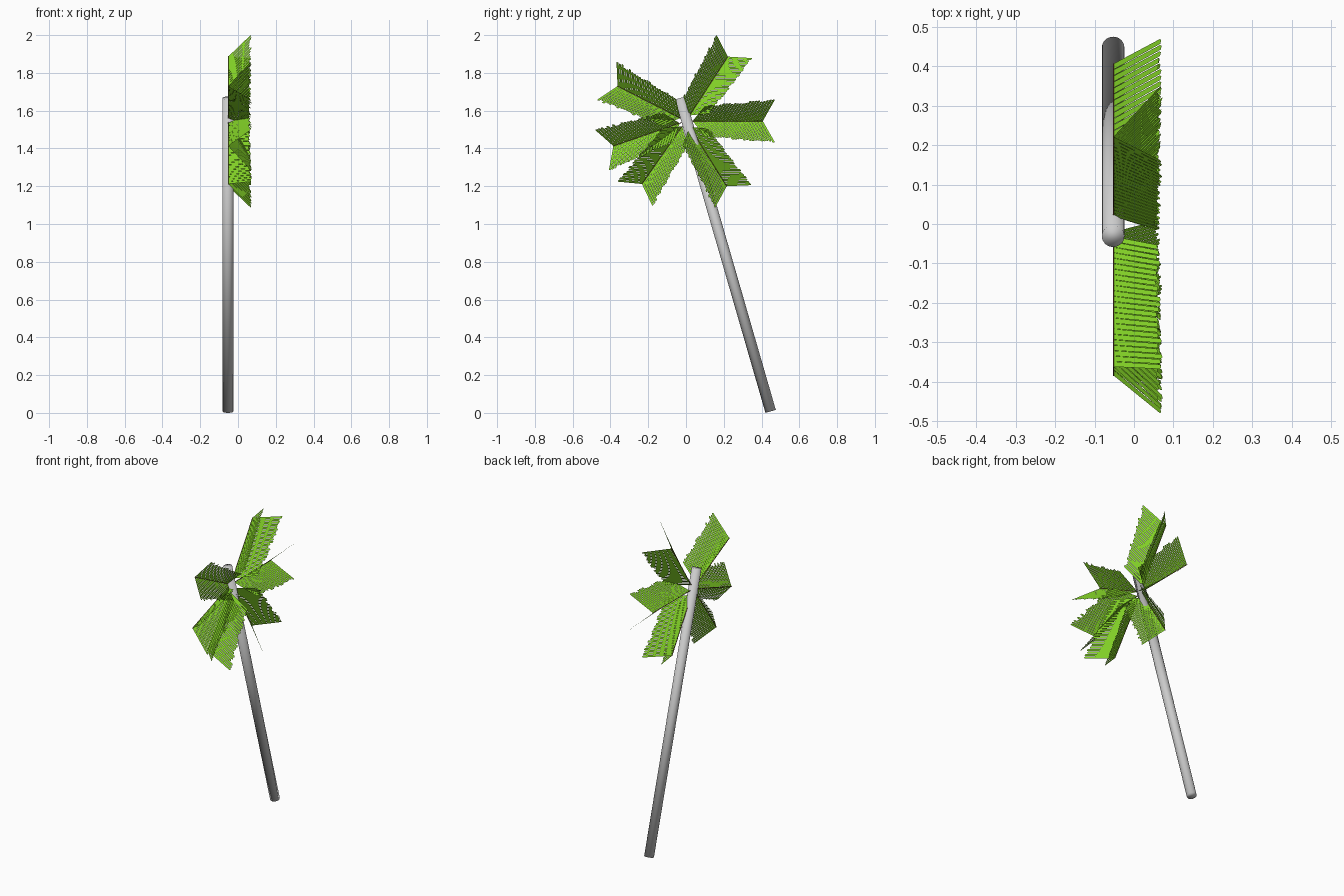
import bpy, bmesh, math, random
from mathutils import Vector

if "Cube" in bpy.data.objects:
    bpy.data.objects.remove(bpy.data.objects["Cube"])

random.seed(4)

def mat(name, col):
    m = bpy.data.materials.new(name)
    m.diffuse_color = (*col, 1)
    m.use_nodes = True
    m.node_tree.nodes["Principled BSDF"].inputs["Base Color"].default_value = m.diffuse_color
    return m

GREY = mat("trunk grey", (0.60, 0.60, 0.60))
GREEN = mat("leaf green", (0.25, 0.71, 0.022))
BROWN = mat("stem brown", (0.16, 0.06, 0.03))

def rod(name, a, b, r, sides, m):
    a, b = Vector(a), Vector(b)
    bpy.ops.mesh.primitive_cylinder_add(vertices=sides, radius=r, depth=(b - a).length,
                                        location=(a + b) / 2)
    o = bpy.context.object
    o.name = name
    o.rotation_mode = 'QUATERNION'
    o.rotation_quaternion = (b - a).to_track_quat('Z', 'Y')
    o.data.materials.append(m)
    bpy.ops.object.shade_smooth()
    return o

# leaning trunk, smooth over its ends
rod("trunk", (-0.053, 0.448, 0.008), (-0.053, -0.031, 1.667), 0.0285, 32, GREY)

HUB = Vector((-0.052, 0, 1.545))
R0, R1, COUNT = 0.035, 0.407, 24
PITCH = (R1 - R0) / COUNT

def frond(i, deg):
    a = math.radians(deg)
    d = Vector((0, math.cos(a), math.sin(a)))      # along the stem
    n = Vector((0, -math.sin(a), math.cos(a)))     # across the stem
    rod(f"frond_stem_{i}", HUB + d * 0.02, HUB + d * 0.408, 0.002, 6, BROWN)
    bm = bmesh.new()
    for side in (1, -1):
        for k in range(COUNT):
            t = k / (COUNT - 1)
            root = HUB + d * (R0 + (k + 0.5) * PITCH)
            # leaflets sweep outward and fold forward into a V
            v = d * 0.064 + n * side * (0.082 + 0.031 * t) + Vector((0.112 + 0.008 * t, 0, 0))
            v *= random.uniform(0.94, 1.05) if k < COUNT - 1 else 1.01
            w = d * PITCH * 0.48
            pts = [root - w, root + w, root + w + v * 0.97,
                   root + w * 0.4 + v, root - w * 0.7 + v * 0.98]
            bm.faces.new([bm.verts.new(p) for p in pts])
    me = bpy.data.meshes.new(f"frond_leaflets_{i}")
    bm.to_mesh(me)
    bm.free()
    me.materials.append(GREEN)
    bpy.context.collection.objects.link(bpy.data.objects.new(me.name, me))

# crown of six fronds in one upright plane
for i, deg in enumerate((0, 57, 153, 199, 235, 302)):
    frond(i + 1, deg)
